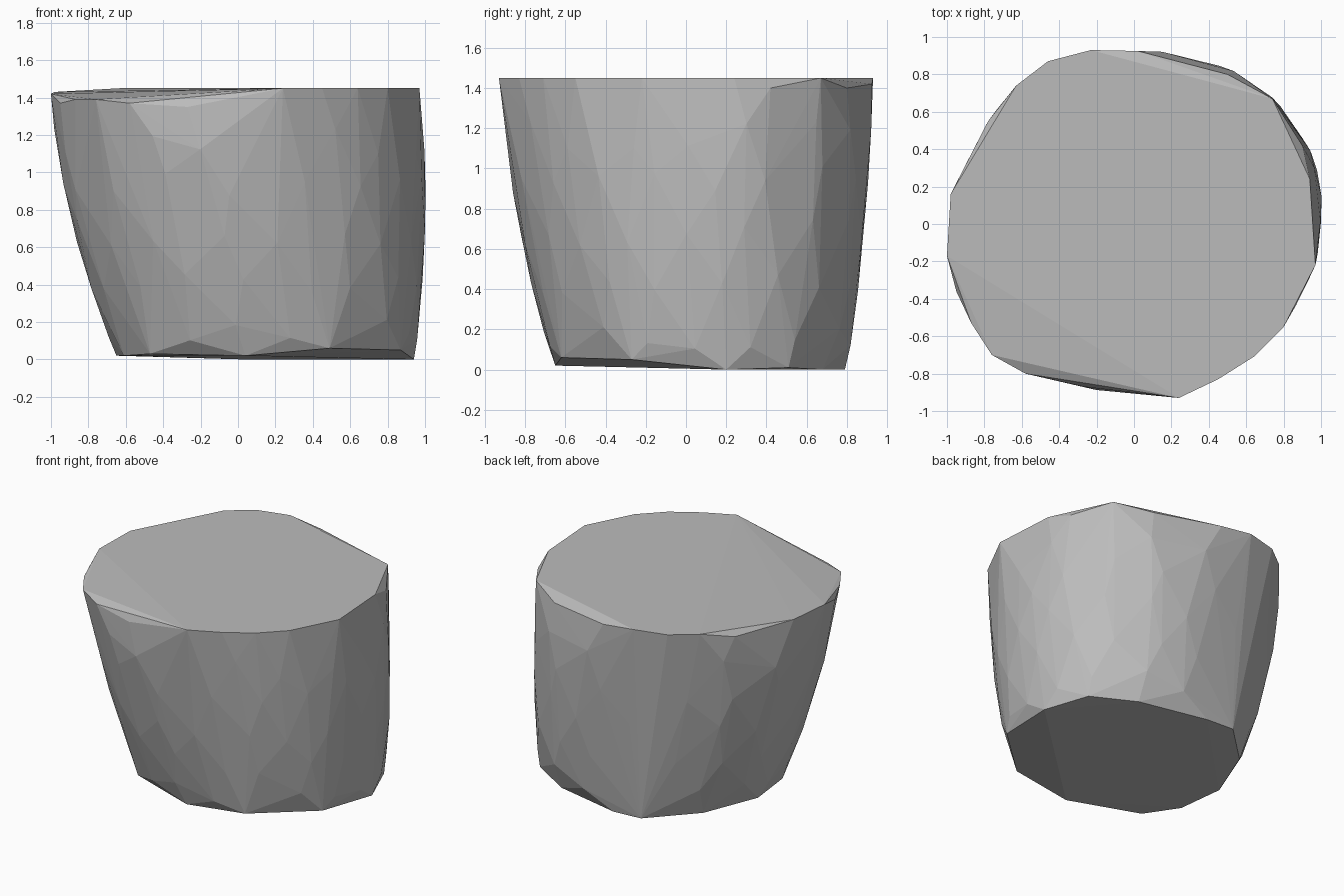
import bpy, bmesh, math, random

if "Cube" in bpy.data.objects:
    bpy.data.objects.remove(bpy.data.objects["Cube"])

random.seed(4)

# Irregular rim, anticlockwise from the front
RIM = [(0.24, -0.93, 1.45), (0.45, -0.83, 1.45), (0.64, -0.71, 1.45), (0.80, -0.55, 1.45),
       (0.97, -0.22, 1.45), (0.94, 0.24, 1.45), (0.90, 0.42, 1.40), (0.74, 0.67, 1.45),
       (0.50, 0.80, 1.40), (0.02, 0.925, 1.42), (-0.23, 0.93, 1.45), (-0.46, 0.87, 1.45),
       (-0.63, 0.74, 1.45), (-0.78, 0.55, 1.40), (-0.98, 0.16, 1.43), (-1.0, -0.17, 1.42),
       (-0.95, -0.36, 1.37), (-0.87, -0.53, 1.39), (-0.76, -0.70, 1.39), (-0.58, -0.80, 1.37),
       (-0.27, -0.87, 1.35), (0.03, -0.90, 1.30)]

# Slightly tilted underside
BASE = [(0.04, -0.65, 0.02), (0.49, -0.62, 0.06), (0.87, -0.27, 0.05), (0.94, 0.20, 0.0),
        (0.82, 0.51, 0.01), (0.53, 0.68, 0.0), (0.03, 0.79, 0.0), (-0.19, 0.79, 0.01),
        (-0.49, 0.50, 0.02), (-0.65, 0.10, 0.02), (-0.61, -0.24, 0.02), (-0.47, -0.48, 0.03)]


def curve(z, a, b, c):
    """Quadratic through a at z=0, b at z=0.7 and c at z=1.45."""
    h, t = 0.7, 1.45
    return (a * (z - h) * (z - t) / (h * t) + b * z * (z - t) / (h * (h - t))
            + c * z * (z - h) / (t * (t - h)))


def wall_point(angle, z):
    """Point on the bulging, lopsided wall."""
    left, right = curve(z, -0.64, -0.88, -1.0), curve(z, 0.945, 1.0, 0.975)
    front, back = curve(z, -0.655, -0.825, -0.93), curve(z, 0.80, 0.885, 0.93)
    r = 1 + 0.04 * max(0, math.sin(2 * angle))
    return ((left + right) / 2 + (right - left) / 2 * r * math.cos(angle),
            (front + back) / 2 + (back - front) / 2 * r * math.sin(angle), z)


# Faceted wall: staggered rings with a little jitter
points = RIM + BASE
SIDES = 18
for ring, height in enumerate((0.16, 0.42, 0.68, 0.94, 1.17)):
    for i in range(SIDES):
        a = (i + 0.35 * (ring % 2) + random.uniform(-0.15, 0.15)) * math.tau / SIDES
        points.append(wall_point(a, height + random.uniform(-0.07, 0.07)))

# Wrap everything in one convex body
bm = bmesh.new()
for p in points:
    bm.verts.new(p)
result = bmesh.ops.convex_hull(bm, input=bm.verts[:])
loose = [v for v in bm.verts if not v.link_faces]
bmesh.ops.delete(bm, geom=loose, context='VERTS')
bmesh.ops.recalc_face_normals(bm, faces=bm.faces[:])

mesh = bpy.data.meshes.new("stone_block")
bm.to_mesh(mesh)
bm.free()
grey = bpy.data.materials.new("stone grey")
grey.diffuse_color = (0.5, 0.5, 0.5, 1)
grey.use_nodes = True
grey.node_tree.nodes["Principled BSDF"].inputs["Base Color"].default_value = grey.diffuse_color
mesh.materials.append(grey)
block = bpy.data.objects.new("stone_block", mesh)
bpy.context.collection.objects.link(block)
